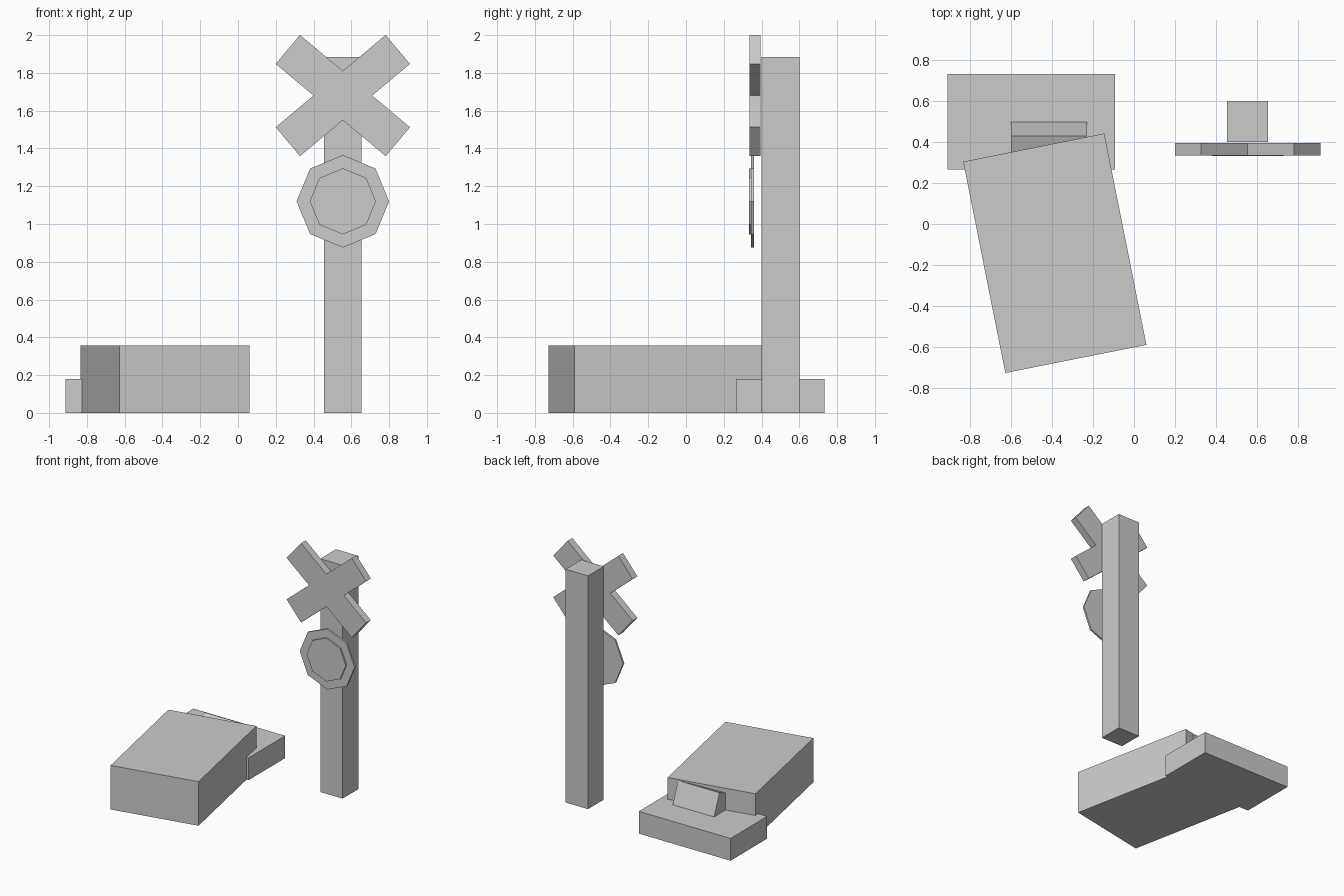
import bpy
from math import radians

cube = bpy.data.objects.get("Cube")
if cube:
    bpy.data.objects.remove(cube, do_unlink=True)

grey = bpy.data.materials.new("plain_grey")
grey.use_nodes = True
colour = (0.6, 0.6, 0.6, 1)
grey.diffuse_color = colour
grey.node_tree.nodes["Principled BSDF"].inputs["Base Color"].default_value = colour


def finish(name):
    ob = bpy.context.object
    ob.name = name
    ob.data.materials.append(grey)
    return ob


def box(name, centre, size, rot=(0, 0, 0)):
    bpy.ops.mesh.primitive_cube_add(size=1, location=centre,
                                    rotation=[radians(a) for a in rot])
    ob = finish(name)
    ob.scale = size
    return ob


def octagon(name, radius, y_front, y_back):
    bpy.ops.mesh.primitive_cylinder_add(
        vertices=8, radius=radius, depth=y_back - y_front,
        location=(POST_X, (y_front + y_back) / 2, 1.12),
        rotation=(radians(90), 0, 0))
    return finish(name)


# Signal post
POST_X = 0.555
box("post", (POST_X, 0.5, 0.942), (0.2, 0.2, 1.884))

# Crossed boards joined into one solid
cross = box("cross_sign", (POST_X, 0.365, 1.68), (0.76, 0.06, 0.2), (0, 40, 0))
arm = box("cross_arm_cutter", (POST_X, 0.365, 1.68), (0.76, 0.06, 0.2), (0, -40, 0))
union = cross.modifiers.new("join_arms", "BOOLEAN")
union.operation = "UNION"
union.solver = "EXACT"
union.object = arm
bpy.context.view_layer.objects.active = cross
bpy.ops.object.modifier_apply(modifier=union.name)
bpy.data.objects.remove(arm, do_unlink=True)

# Octagonal lamp disc with raised centre
octagon("lamp_disc", 0.245, 0.345, 0.36)
octagon("lamp_centre", 0.175, 0.333, 0.345)

# Turned block, low plate behind it and tilted wedge between them
box("large_block", (-0.387, -0.143, 0.178), (0.703, 1.053, 0.356), (0, 0, 11.3))
box("back_plate", (-0.502, 0.5, 0.09), (0.82, 0.468, 0.18))
box("tilted_block", (-0.415, 0.3785, 0.2105), (0.37, 0.2, 0.22), (22, 0, 0))
